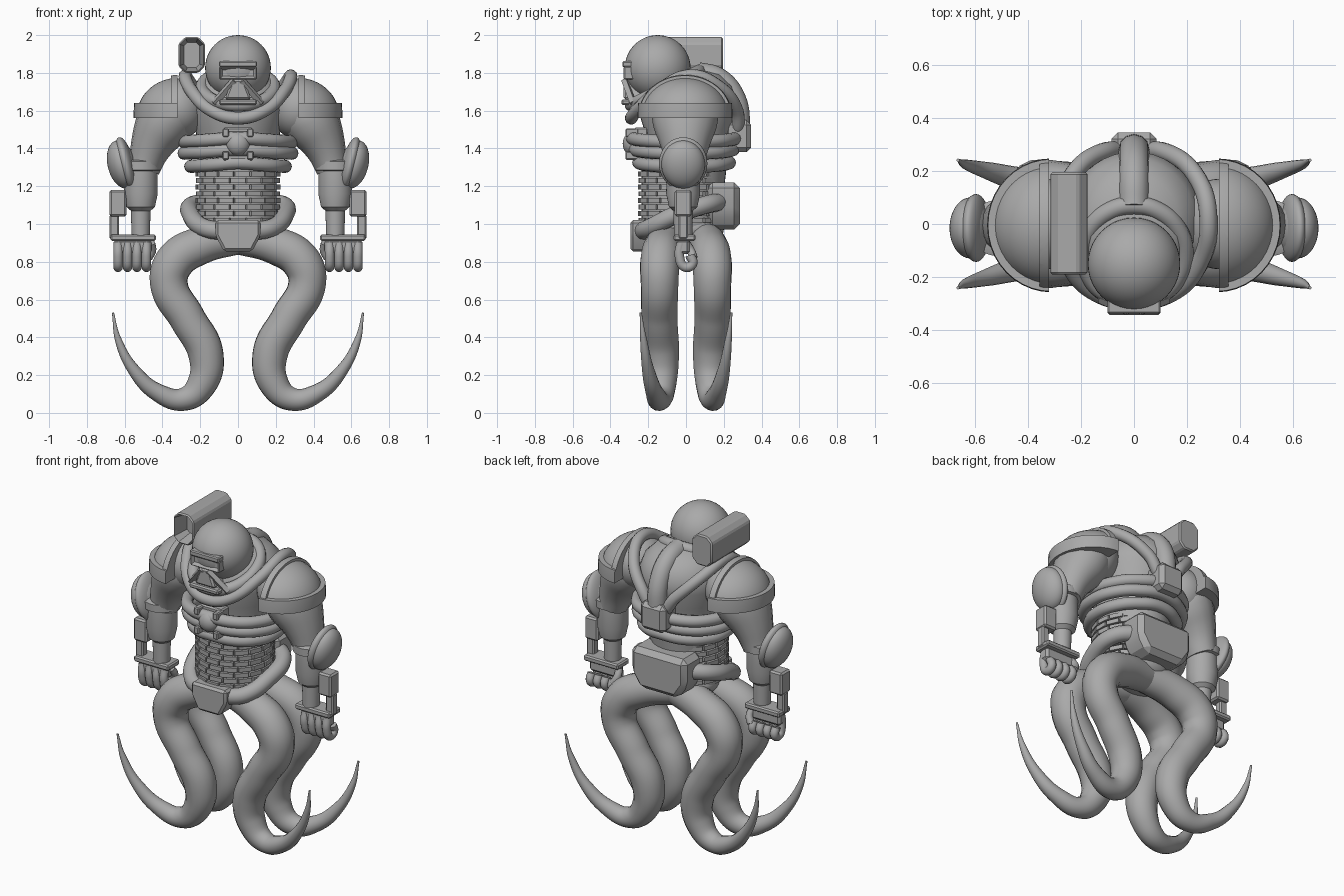
import bpy, bmesh, math
from math import sin, cos, pi, radians
from mathutils import Matrix, Vector

old = bpy.data.objects.get("Cube")
if old:
    bpy.data.objects.remove(old, do_unlink=True)

GREY = (0.4, 0.4, 0.4, 1)
mat = bpy.data.materials.new("plain grey")
mat.use_nodes = True
mat.diffuse_color = GREY
mat.node_tree.nodes["Principled BSDF"].inputs["Base Color"].default_value = GREY
SIDES = ((1, "left"), (-1, "right"))


def finish(ob, angle=35):
    bpy.ops.object.select_all(action='DESELECT')
    ob.select_set(True)
    bpy.context.view_layer.objects.active = ob
    if ob.type == 'CURVE':
        bpy.ops.object.convert(target='MESH')
        ob = bpy.context.object
    ob.data.materials.clear()
    ob.data.materials.append(mat)
    bpy.ops.object.shade_smooth_by_angle(angle=radians(angle))
    return ob


def from_bmesh(name, bm, angle=35):
    bmesh.ops.recalc_face_normals(bm, faces=bm.faces)
    me = bpy.data.meshes.new(name)
    bm.to_mesh(me)
    bm.free()
    ob = bpy.data.objects.new(name, me)
    bpy.context.collection.objects.link(ob)
    return finish(ob, angle)


def tube(name, pts, radius=0.04, closed=False, res=4, steps=8):
    """Smooth tube through (x, y, z[, radius]) points."""
    cu = bpy.data.curves.new(name, 'CURVE')
    cu.dimensions = '3D'
    cu.bevel_depth, cu.bevel_resolution = 1, res
    cu.resolution_u, cu.use_fill_caps = steps, True
    sp = cu.splines.new('BEZIER')
    sp.bezier_points.add(len(pts) - 1)
    sp.use_cyclic_u = closed
    sp.radius_interpolation = 'CARDINAL'
    for bp, p in zip(sp.bezier_points, pts):
        bp.co = p[:3]
        bp.radius = p[3] if len(p) > 3 else radius
        bp.handle_left_type = bp.handle_right_type = 'AUTO'
    ob = bpy.data.objects.new(name, cu)
    bpy.context.collection.objects.link(ob)
    return finish(ob, 50)


def ball(name, loc, size, rot=0, keep=None):
    """Ellipsoid, turned about y; keep is a list of (point, normal) cuts."""
    bm = bmesh.new()
    m = Matrix.Translation(loc) @ Matrix.Rotation(rot, 4, 'Y') @ Matrix.Diagonal((*size, 1))
    bmesh.ops.create_uvsphere(bm, u_segments=40, v_segments=24, radius=1, matrix=m)
    for co, no in keep or []:
        cut = bmesh.ops.bisect_plane(bm, geom=bm.verts[:] + bm.edges[:] + bm.faces[:],
                                     plane_co=co, plane_no=no, clear_outer=True)
        edges = [e for e in cut['geom_cut'] if isinstance(e, bmesh.types.BMEdge)]
        bmesh.ops.edgenet_fill(bm, edges=edges)
    return from_bmesh(name, bm)


def prism(name, outline, y0, y1, bevel=0.0, recess=None):
    """Extrude an x-z outline from y0 (front) to y1; recess = (inset, depth)."""
    bm = bmesh.new()
    front = bm.faces.new([bm.verts.new((x, y0, z)) for x, z in outline])
    ext = bmesh.ops.extrude_face_region(bm, geom=[front], use_keep_orig=True)
    bmesh.ops.translate(bm, vec=(0, y1 - y0, 0),
                        verts=[v for v in ext['geom'] if isinstance(v, bmesh.types.BMVert)])
    bmesh.ops.recalc_face_normals(bm, faces=bm.faces)
    if bevel:
        bmesh.ops.bevel(bm, geom=bm.edges[:], offset=bevel, segments=1, affect='EDGES')
    if recess:
        face = min(bm.faces, key=lambda f: f.calc_center_median().y)
        bmesh.ops.inset_region(bm, faces=[face], thickness=recess[0])
        bmesh.ops.translate(bm, verts=face.verts[:], vec=(0, recess[1], 0))
    return from_bmesh(name, bm, 20)


def box(name, x0, x1, y0, y1, z0, z1, bevel=0.008, recess=None):
    return prism(name, [(x0, z0), (x1, z0), (x1, z1), (x0, z1)], y0, y1, bevel, recess)


def lathe(name, profile, loc, sy=1.0):
    """Closed turned body from (radius, z) pairs."""
    bm = bmesh.new()
    n = 40
    rings = [[bm.verts.new((loc[0] + r * cos(2 * pi * i / n), loc[1] + sy * r * sin(2 * pi * i / n), z))
              for i in range(n)] for r, z in profile]
    for a, b in zip(rings, rings[1:]):
        for i in range(n):
            bm.faces.new((a[i], a[(i + 1) % n], b[(i + 1) % n], b[i]))
    bm.faces.new(rings[0])
    bm.faces.new(rings[-1])
    return from_bmesh(name, bm)


def oval(cx, cy, z, rx, ry, tilt=0.0, n=12):
    """Points on an oval; tilt raises the back and lowers the front."""
    return [(cx + rx * cos(a), cy + ry * sin(a), z + tilt * sin(a))
            for a in (2 * pi * i / n for i in range(n))]


# Helmet, visor and breathing mask
ball("helmet", (0, -0.15, 1.826), (0.174, 0.174, 0.174))
box("visor", -0.1, 0.1, -0.33, -0.25, 1.765, 1.835, 0.006, (0.018, 0.02))
box("visor_brow", -0.1, 0.1, -0.337, -0.25, 1.83, 1.862, 0.006)
prism("mask", [(-0.03, 1.765), (0.03, 1.765), (0.07, 1.66), (-0.07, 1.66)], -0.33, -0.22, 0.01)
for s, side in SIDES:
    tube(side + "_mask_strut", [(s * 0.02, -0.325, 1.76), (s * 0.125, -0.28, 1.64)], 0.02, res=0)
box("mask_bar", -0.1, 0.1, -0.342, -0.26, 1.63, 1.66)

# Collar and the hoses that run over the shoulders and down the back
tube("collar", oval(0, -0.11, 1.72, 0.19, 0.18, 0.09), 0.035, True)
half = [(0.12, 0.27, 1.60), (0.24, 0.17, 1.73), (0.28, 0.02, 1.785), (0.25, -0.14, 1.71), (0.14, -0.26, 1.60)]
tube("shoulder_hose", [(0, 0.27, 1.48)] + half + [(0, -0.29, 1.56)]
     + [(-x, y, z) for x, y, z in reversed(half)], 0.034, True)
tube("back_hose", [(0, 0.06, 1.80), (0, 0.17, 1.77), (0, 0.26, 1.66), (0, 0.285, 1.48)], 0.058)
box("back_connector", -0.085, 0.085, 0.2, 0.345, 1.38, 1.55, 0.025)

# Torso and rib hoses
lathe("torso", [(0.19, 1.22), (0.205, 1.35), (0.225, 1.5), (0.255, 1.6), (0.255, 1.66),
                (0.23, 1.73), (0.17, 1.79), (0.07, 1.82)], (0, 0.01), 1.03)
for i, (z, rx, ry) in enumerate([(1.435, 0.285, 0.275), (1.375, 0.285, 0.26), (1.305, 0.25, 0.24)]):
    pts = [(x, y, z - 0.02 * abs(x) / rx + 0.02) for x, y, _ in oval(0, -0.01, z, rx, ry)]
    tube(f"rib_hose_{i + 1}", pts, 0.035, True)

# Chest valve
ball("chest_valve", (0, -0.285, 1.425), (0.062, 0.05, 0.062))
box("chest_plate", -0.08, 0.08, -0.275, -0.2, 1.33, 1.51)
for s, side in SIDES:
    for z in (1.34, 1.46):
        box(side + "_valve_bracket", s * 0.065 - 0.017, s * 0.065 + 0.017, -0.32, -0.25, z, z + 0.045, 0.006)

# Waist: core wrapped in rows of small plates
lathe("waist_core", [(0.205, 0.98), (0.205, 1.29)], (0, -0.03))
bm = bmesh.new()
for row in range(8):
    for k in range(16):
        a = 2 * pi * (k + 0.25 * (row % 2)) / 16
        m = (Matrix.Translation((0, -0.03, 1.02 + row * 0.035)) @ Matrix.Rotation(a, 4, 'Z')
             @ Matrix.Translation((0.209, 0, 0)) @ Matrix.Diagonal((0.026, 0.078, 0.026, 1)))
        bmesh.ops.create_cube(bm, size=1, matrix=m)
from_bmesh("waist_plates", bm, 20)

# Belt, buckle and lower pack
prism("buckle", [(-0.12, 1.02), (-0.12, 0.94), (-0.075, 0.855), (0.075, 0.855), (0.12, 0.94), (0.12, 1.02)],
      -0.295, -0.17, 0.014)
prism("lower_pack", [(-0.19, 1.22), (-0.19, 1.06), (-0.13, 0.97), (0.13, 0.97), (0.19, 1.06), (0.19, 1.22)],
      0.11, 0.285, 0.03)
for s, side in SIDES:
    tube(side + "_belt_hose", [(s * x, y, z) for x, y, z in
         [(0.06, -0.24, 0.96), (0.18, -0.19, 0.98), (0.25, -0.05, 1.05), (0.24, 0.1, 1.1), (0.12, 0.2, 1.12)]], 0.048)

# Hips and four tentacles
ball("hips", (0, 0, 0.97), (0.2, 0.2, 0.1))
LEG = [(0, 0.09, 0.93, 0.09), (0.2, 0.12, 0.885, 0.1), (0.335, 0.138, 0.8, 0.105), (0.365, 0.14, 0.68, 0.1),
       (0.268, 0.14, 0.5, 0.096), (0.17, 0.13, 0.31, 0.094), (0.19, 0.13, 0.155, 0.08), (0.285, 0.14, 0.073, 0.062),
       (0.42, 0.165, 0.105, 0.048), (0.55, 0.2, 0.225, 0.033), (0.635, 0.225, 0.39, 0.018), (0.662, 0.24, 0.53, 0.006)]
for s, side in SIDES:
    for f, end in ((-1, "front"), (1, "back")):
        tube(f"{side}_{end}_tentacle", [(s * x, f * y, z, r) for x, y, z, r in LEG], res=6, steps=10)

for s, side in SIDES:
    # Shoulder and its armour dome
    ball(side + "_shoulder", (s * 0.32, 0, 1.61), (0.15, 0.17, 0.16))
    wall = ((s * 0.32, 0, 0), (-s, 0, 0))
    dome = (s * 0.31, -0.005, 1.575)
    ball(side + "_shoulder_pad", dome, (0.225, 0.232, 0.2), 0, [wall, ((0, 0, 1.58), (0, 0, -1))])
    ball(side + "_pad_rim", dome, (0.243, 0.252, 0.42), 0,
         [wall, ((0, 0, 1.56), (0, 0, -1)), ((0, 0, 1.64), (0, 0, 1))])
    ball(side + "_pad_edge", dome, (0.238, 0.248, 0.215), 0,
         [wall, ((s * 0.355, 0, 0), (s, 0, 0)), ((0, 0, 1.6), (0, 0, -1))])

    # Upper arm, forearm and wrist
    arm = tube(side + "_upper_arm", [(s * x, 0, z, r) for x, z, r in
               [(0.33, 1.64, 0.14), (0.39, 1.54, 0.15), (0.455, 1.42, 0.115), (0.5, 1.29, 0.085)]], res=6)
    for v in arm.data.vertices:
        v.co.y = v.co.y * 1.15 - 0.005
    lathe(side + "_forearm", [(0.08, 1.34), (0.105, 1.33), (0.105, 1.285), (0.088, 1.28), (0.09, 1.16),
                              (0.075, 1.09), (0.052, 1.07), (0.048, 0.93)], (s * 0.515, -0.015))

    # Domed elbow guard
    tilt = s * radians(14)
    ball(side + "_elbow_guard", (s * 0.615, -0.015, 1.315), (0.075, 0.115, 0.13), tilt)
    ball(side + "_elbow_rim", (s * 0.595, -0.015, 1.32), (0.045, 0.128, 0.143), tilt)

    # Wrist device and cuff
    box(side + "_wrist_device", s * 0.635 - 0.045, s * 0.635 + 0.045, -0.06, 0.03, 1.04, 1.18, 0.01)
    box(side + "_wrist_rod", s * 0.655 - 0.025, s * 0.655 + 0.025, -0.04, 0.01, 0.92, 1.05)
    box(side + "_cuff", s * 0.555 - 0.12, s * 0.555 + 0.12, -0.065, 0.05, 0.91, 0.945)

    # Hand with four curled fingers and a thumb
    box(side + "_palm", s * 0.558 - 0.1, s * 0.558 + 0.1, -0.045, 0.02, 0.84, 0.92, 0.015)
    for k in range(4):
        x = s * (0.485 + 0.05 * k)
        tube(f"{side}_finger_{k + 1}", [(x, -0.025, 0.9), (x, -0.035, 0.83), (x, -0.005, 0.772),
                                        (x, 0.035, 0.79), (x, 0.02, 0.835)], 0.025)
    tube(side + "_thumb", [(s * 0.46, 0.0, 0.9), (s * 0.455, 0.025, 0.86), (s * 0.475, 0.04, 0.82)], 0.022)

# Shoulder launcher: chamfered case with a hollow front
x0, x1, z0, z1, c = -0.315, -0.175, 1.8, 1.99, 0.035
prism("launcher", [(x0 + c, z0), (x1 - c, z0), (x1, z0 + c), (x1, z1 - c),
                   (x1 - c, z1), (x0 + c, z1), (x0, z1 - c), (x0, z0 + c)], -0.19, 0.195, 0.008, (0.022, 0.1))
